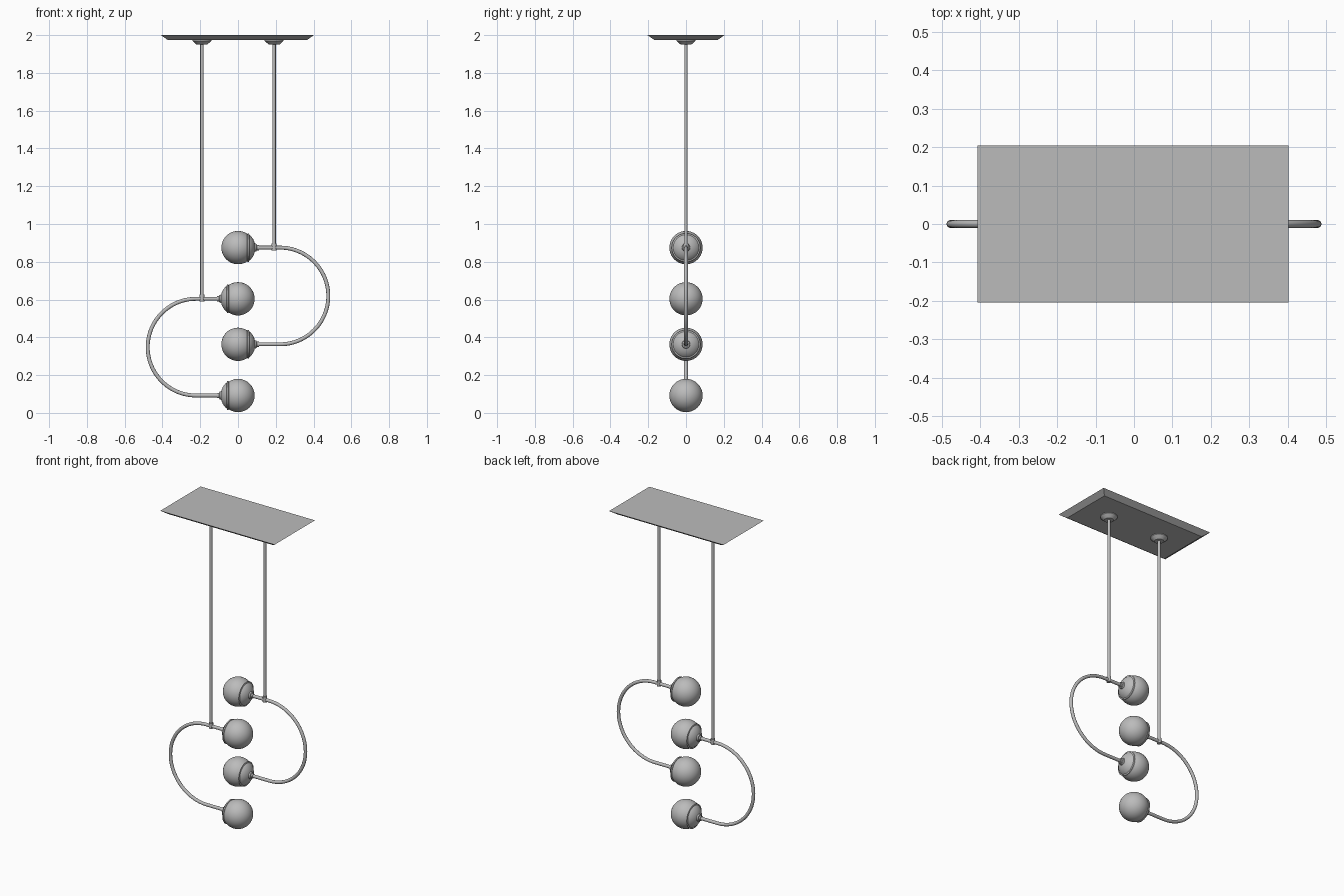
import bpy, bmesh, math
from mathutils import Matrix, Vector

cube = bpy.data.objects.get("Cube")
if cube:
    bpy.data.objects.remove(cube, do_unlink=True)

grey = bpy.data.materials.new("satin_grey")
grey.use_nodes = True
grey.diffuse_color = (0.5, 0.5, 0.5, 1)
grey.node_tree.nodes["Principled BSDF"].inputs["Base Color"].default_value = (0.5, 0.5, 0.5, 1)


def finish(name, bm, smooth=True):
    bmesh.ops.recalc_face_normals(bm, faces=bm.faces[:])
    mesh = bpy.data.meshes.new(name)
    bm.to_mesh(mesh)
    bm.free()
    mesh.materials.append(grey)
    obj = bpy.data.objects.new(name, mesh)
    bpy.context.collection.objects.link(obj)
    if smooth:
        bpy.ops.object.select_all(action='DESELECT')
        obj.select_set(True)
        bpy.context.view_layer.objects.active = obj
        bpy.ops.object.shade_smooth_by_angle(angle=math.radians(35))
    return obj


def lathe(name, profile, origin, axis, sides=32):
    """Spin (radius, distance) points about an axis through origin."""
    bm = bmesh.new()
    turn = Vector((0, 0, 1)).rotation_difference(Vector(axis)).to_matrix()
    rings = []
    for r, d in profile:
        rings.append([bm.verts.new(Vector(origin) + turn @ Vector(
            (r * math.cos(math.tau * i / sides), r * math.sin(math.tau * i / sides), d)))
            for i in range(sides)])
    for a, b in zip(rings, rings[1:]):
        for i in range(sides):
            j = (i + 1) % sides
            bm.faces.new((a[i], a[j], b[j], b[i]))
    bm.faces.new(rings[0])
    bm.faces.new(rings[-1])
    return finish(name, bm)


def tube(name, path, radius, sides=16):
    """Sweep a circle along a path lying in the xz plane."""
    bm = bmesh.new()
    rings = []
    for k, p in enumerate(path):
        t = (path[min(k + 1, len(path) - 1)] - path[max(k - 1, 0)]).normalized()
        n = Vector((-t.z, 0, t.x))
        rings.append([bm.verts.new(p + radius * (n * math.cos(math.tau * i / sides)
                      + Vector((0, 1, 0)) * math.sin(math.tau * i / sides)))
                      for i in range(sides)])
    for a, b in zip(rings, rings[1:]):
        for i in range(sides):
            j = (i + 1) % sides
            bm.faces.new((a[i], a[j], b[j], b[i]))
    bm.faces.new(rings[0])
    bm.faces.new(rings[-1])
    return finish(name, bm)


# Ceiling plate with bevelled underside
bm = bmesh.new()
bmesh.ops.create_cube(bm, size=1)
for v in bm.verts:
    inset = 0.035 if v.co.z < 0 else 0
    v.co = (math.copysign(0.405 - inset, v.co.x) - 0.003,
            math.copysign(0.204 - inset, v.co.y),
            1.975 if v.co.z < 0 else 2.0)
finish("ceiling_plate", bm, smooth=False)

GLOBE_R = 0.088
CUP = [(0.070, 0.048), (0.076, 0.050), (0.076, 0.058), (0.068, 0.060), (0.062, 0.068),
       (0.046, 0.080), (0.030, 0.087), (0.022, 0.089), (0.020, 0.098), (0.014, 0.100),
       (0.014, 0.110)]
ARC_X, ROD_X = 0.222, 0.191

# Two hanging fixtures, each a rod, a hooked arm and two globes
for side, label, top, bottom in ((1, "left", 0.875, 0.363), (-1, "right", 0.604, 0.092)):
    x = side * ROD_X
    lathe(label + "_canopy", [(0.050, 1.976), (0.050, 1.970), (0.032, 1.953), (0.028, 1.950)],
          (x, 0, 0), (0, 0, 1))
    lathe(label + "_rod", [(0.009, top), (0.009, 1.955)], (x, 0, 0), (0, 0, 1), 16)
    lathe(label + "_joint", [(0.013, top - 0.014), (0.013, top + 0.022)],
          (x, 0, 0), (0, 0, 1), 20)

    # Arm: straight, half circle, straight
    mid, r = (top + bottom) / 2, (top - bottom) / 2
    path = [Vector((side * 0.09, 0, top))]
    for i in range(49):
        a = math.pi / 2 - math.pi * i / 48
        path.append(Vector((side * (ARC_X + r * math.cos(a)), 0, mid + r * math.sin(a))))
    path.append(Vector((side * 0.09, 0, bottom)))
    tube(label + "_arm", path, 0.0102)

    for level, z in (("upper", top), ("lower", bottom)):
        bm = bmesh.new()
        bmesh.ops.create_uvsphere(bm, u_segments=40, v_segments=24, radius=GLOBE_R,
                                  matrix=Matrix.Translation((0, 0, z))
                                  @ Matrix.Rotation(math.pi / 2, 4, 'Y'))
        finish(f"{label}_{level}_globe", bm)
        lathe(f"{label}_{level}_socket", CUP, (0, 0, z), (side, 0, 0), 40)
